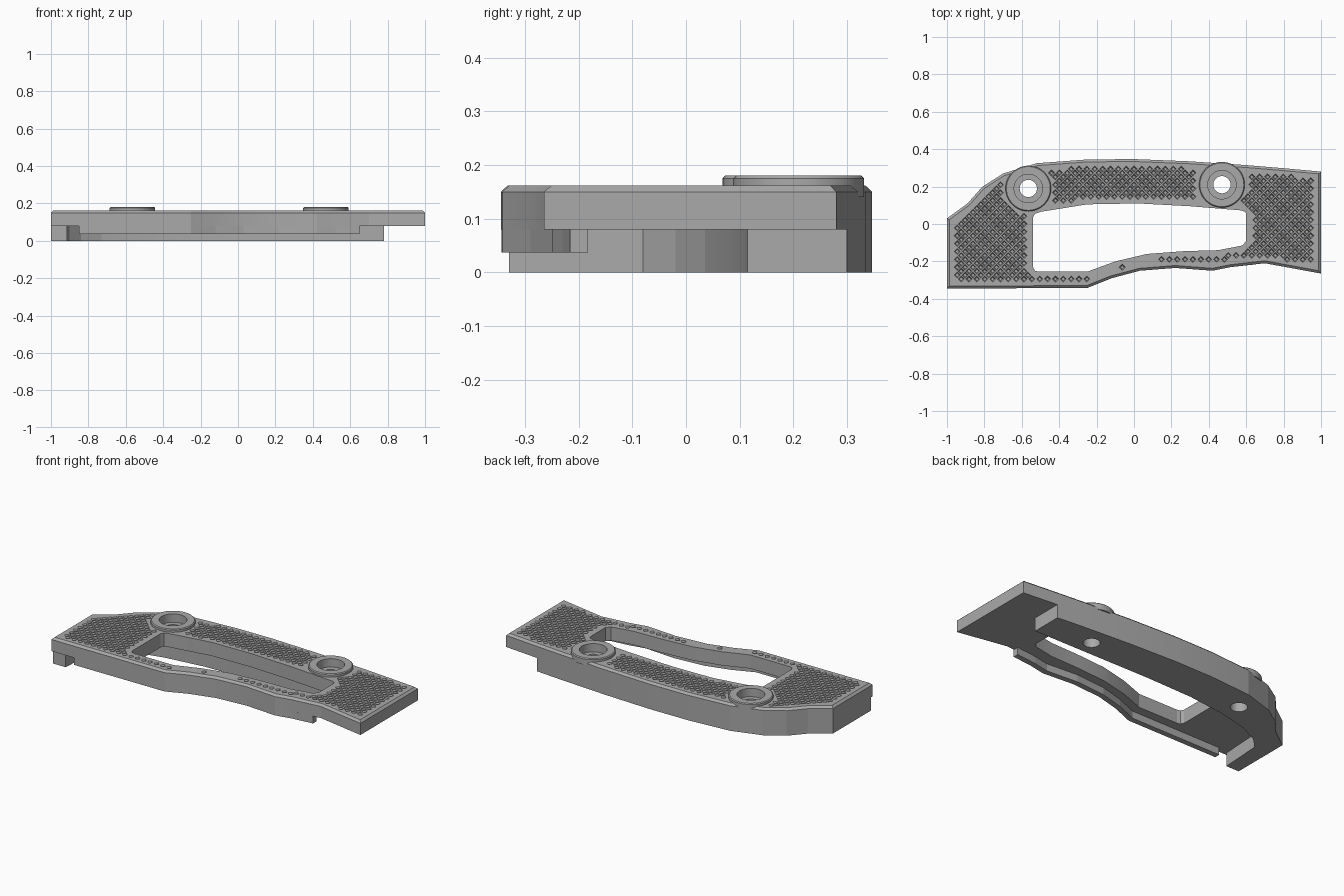
import bpy, bmesh, math
from mathutils import Vector
from mathutils.geometry import intersect_point_line

cube = bpy.data.objects.get("Cube")
if cube:
    bpy.data.objects.remove(cube, do_unlink=True)

grey = bpy.data.materials.new("matte grey")
grey.use_nodes = True
COLOUR = (0.4, 0.4, 0.4, 1)
grey.diffuse_color = COLOUR
grey.node_tree.nodes["Principled BSDF"].inputs["Base Color"].default_value = COLOUR

# Profiles, counter-clockwise
BACK = [(1, .28), (.78, .30), (.6, .315), (.3, .335), (0, .347), (-.25, .345), (-.52, .325),
        (-.7, .27), (-.81, .2), (-.89, .11), (-1, .03)]
FRONT = [(-.25, -.342), (-.12, -.29), (.03, -.25), (.22, -.235), (.42, -.25),
         (.52, -.23), (.7, -.21)]
OUTLINE = BACK + [(-1, -.345)] + FRONT + [(1, -.265)]
OPENING = [(.57, .073), (.3, .095), (.02, .11), (-.25, .105), (-.5, .065), (-.53, .055), (-.54, .035),
           (-.54, -.23), (-.53, -.25), (-.51, -.255), (-.25, -.255), (-.1, -.2), (.07, -.16),
           (.27, -.145), (.45, -.14), (.58, -.115), (.6, -.09), (.6, .05), (.595, .065)]
RAIL = BACK[1:] + [(-1, -.33), (-.915, -.33), (-.9, -.08), (-.84, -.02), (-.73, .035),
                   (-.55, .08), (-.3, .11), (0, .118), (.78, .115)]
BOSSES = [(-.565, .19), (.47, .21)]
BOSS_R, BORE_R, HOLE_R = .122, .076, .046
TOP = .162


def inset(poly, d):
    """Move every edge of a counter-clockwise polygon inwards."""
    out = []
    for i, p in enumerate(poly):
        a, b, c = Vector(poly[i - 1]), Vector(p), Vector(poly[(i + 1) % len(poly)])
        n1 = Vector((a.y - b.y, b.x - a.x)).normalized()
        n2 = Vector((b.y - c.y, c.x - b.x)).normalized()
        out.append(b + (n1 + n2) * d / (1 + n1.dot(n2)))
    return out


def circle(centre, r, n=48):
    return [(centre[0] + r * math.cos(i * math.tau / n),
             centre[1] + r * math.sin(i * math.tau / n)) for i in range(n)]


def loft(bm, layers):
    """Closed solid through (polygon, height) layers, bottom to top."""
    rings = [[bm.verts.new((p[0], p[1], z)) for p in poly] for poly, z in layers]
    n = len(rings[0])
    bm.faces.new(rings[0][::-1])
    bm.faces.new(rings[-1])
    for lo, hi in zip(rings, rings[1:]):
        for i in range(n):
            j = (i + 1) % n
            bm.faces.new((lo[i], lo[j], hi[j], hi[i]))


def solid(name, *lofts):
    bm = bmesh.new()
    for layers in lofts:
        loft(bm, layers)
    bmesh.ops.recalc_face_normals(bm, faces=bm.faces)
    mesh = bpy.data.meshes.new(name)
    bm.to_mesh(mesh)
    bm.free()
    mesh.materials.append(grey)
    obj = bpy.data.objects.new(name, mesh)
    bpy.context.collection.objects.link(obj)
    return obj


def cut(obj, *cutters):
    for cutter in cutters:
        cutter.hide_render = True
        mod = obj.modifiers.new("cut", 'BOOLEAN')
        mod.operation = 'DIFFERENCE'
        mod.solver = 'EXACT'
        mod.object = cutter
        bpy.context.view_layer.objects.active = obj
        bpy.ops.object.modifier_apply(modifier=mod.name)


def inside(p, poly):
    hit = False
    for i, b in enumerate(poly):
        a = poly[i - 1]
        if (a[1] > p.y) != (b[1] > p.y):
            if p.x < (b[0] - a[0]) * (p.y - a[1]) / (b[1] - a[1]) + a[0]:
                hit = not hit
    return hit


def edge_distance(p, poly):
    best = 9
    for i, b in enumerate(poly):
        a, b = Vector(poly[i - 1]), Vector(b)
        _, t = intersect_point_line(p, a, b)
        best = min(best, (p - a.lerp(b, min(1, max(0, t)))).length)
    return best


def textured(p):
    return (inside(p, OUTLINE) and not inside(p, OPENING)
            and edge_distance(p, OUTLINE) > .042 and edge_distance(p, OPENING) > .034
            and all((p - Vector(b)).length > BOSS_R + .02 for b in BOSSES))


# Main parts
plate = solid("top_plate", [(OUTLINE, .08), (OUTLINE, .15), (inset(OUTLINE, .013), TOP)])
rail = solid("back_rail", [(RAIL, 0), (RAIL, .08)])
lip_front = [(-.85, -.344)] + FRONT[:-1] + [(.65, -.216)]
lip_profile = lip_front + [(x, y + .033) for x, y in reversed(lip_front)]
solid("front_lip", [(lip_profile, .037), (lip_profile, .08)])

# Raised collars around the screw holes
collars = solid("screw_collars", *[[(circle(b, BOSS_R), .14), (circle(b, BOSS_R), .175),
                                    (circle(b, BOSS_R - .005), .18)] for b in BOSSES])

# Diamond grip pits on the top
PITCH, PIT = .042, .0165
pits = []
for row in range(-18, 19):
    for col in range(-25, 26):
        p = Vector(((col + (row % 2) / 2) * PITCH, row * PITCH / 2))
        if textured(p):
            pits.append([(circle(p, PIT * .6, 4), TOP - .014), (circle(p, PIT, 4), TOP),
                         (circle(p, PIT, 4), TOP + .01)])

# Cutters
pit_cutter = solid("pit_cutter", *pits)
opening_cutter = solid("opening_cutter", [(OPENING, -.1), (OPENING, .3)])
bore_cutter = solid("bore_cutter", *[[(circle(b, BORE_R), .13), (circle(b, BORE_R), .3)]
                                     for b in BOSSES])
hole_cutter = solid("hole_cutter", *[[(circle(b, HOLE_R), -.1), (circle(b, HOLE_R), .3)]
                                     for b in BOSSES])
cut(plate, opening_cutter, bore_cutter, hole_cutter, pit_cutter)
cut(rail, hole_cutter)
cut(collars, bore_cutter)
for helper in (pit_cutter, opening_cutter, bore_cutter, hole_cutter):
    bpy.data.objects.remove(helper, do_unlink=True)

# Crisp edges with smooth round walls
for obj in (collars, rail, plate):
    bpy.ops.object.select_all(action='DESELECT')
    obj.select_set(True)
    bpy.context.view_layer.objects.active = obj
    bpy.ops.object.shade_smooth_by_angle(angle=math.radians(12))
